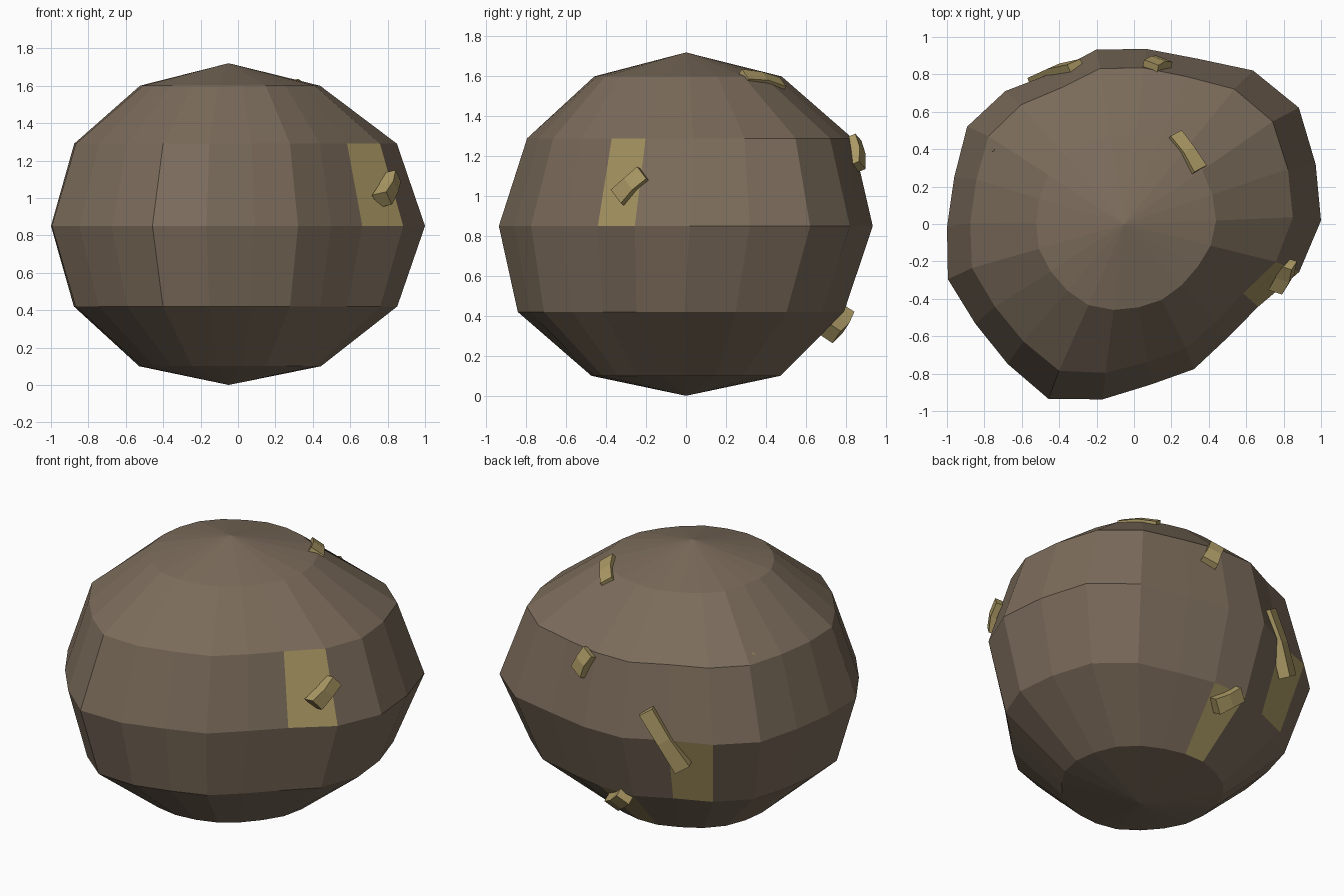
import bpy, bmesh
from math import sin, cos, radians, tau
from mathutils import Vector

if "Cube" in bpy.data.objects:
    bpy.data.objects.remove(bpy.data.objects["Cube"])


def material(name, rgb):
    m = bpy.data.materials.new(name)
    m.use_nodes = True
    m.diffuse_color = (*rgb, 1)
    m.node_tree.nodes["Principled BSDF"].inputs["Base Color"].default_value = (*rgb, 1)
    return m


husk = material("husk brown", (0.2, 0.15, 0.105))
fibre = material("fibre straw", (0.41, 0.32, 0.13))


def make_object(name, bm, mats):
    bmesh.ops.recalc_face_normals(bm, faces=bm.faces)
    mesh = bpy.data.meshes.new(name)
    bm.to_mesh(mesh)
    bm.free()
    for m in mats:
        mesh.materials.append(m)
    obj = bpy.data.objects.new(name, mesh)
    bpy.context.scene.collection.objects.link(obj)
    return obj


CENTRE = Vector((-0.05, 0, 0.86))

# Lumpy body: one radius per segment around the widest ring
widest = [1.05, 1.07, 1.12, 1.07, 0.965, 0.943, 0.945, 0.895, 0.955, 0.99, 0.945,
          0.95, 0.99, 0.96, 0.975, 1.02, 0.945, 0.87, 0.86, 0.82, 0.84, 0.968]
SEG = len(widest)
# Each ring: height, scale, lumpiness, sideways shift in y
rings = [(0.1, 0.5, 0.3, 0.0), (0.42, 0.87, 0.85, -0.025), (0.85, 1.0, 1.0, 0.0),
         (1.29, 0.868, 0.85, 0.02), (1.6, 0.495, 0.3, 0.01)]

bm = bmesh.new()
grid = []
for z, scale, lump, shift in rings:
    row = []
    for k, r in enumerate(widest):
        a = radians(1) + tau * k / SEG
        r = scale * (lump * r + (1 - lump) * 0.96)
        row.append(bm.verts.new((CENTRE.x + r * cos(a), r * sin(a) + shift, z)))
    grid.append(row)

bottom = bm.verts.new((CENTRE.x, 0, 0))
top = bm.verts.new((CENTRE.x, 0, 1.72))
bare = {(0, 5), (1, 7), (2, 20)}  # bare patches as (ring, segment)
for k in range(SEG):
    n = (k + 1) % SEG
    bm.faces.new((bottom, grid[0][n], grid[0][k]))
    bm.faces.new((top, grid[-1][k], grid[-1][n]))
    for j in range(len(rings) - 1):
        f = bm.faces.new((grid[j][k], grid[j][n], grid[j + 1][n], grid[j + 1][k]))
        f.material_index = int((j, k) in bare)
make_object("husk_body", bm, [husk, fibre])


# Loose fibres: thin bent strips lying on the husk
def strip(name, start, end, width, lift=0.015):
    a, b = Vector(start), Vector(end)
    out = ((a + b) / 2 - CENTRE).normalized()
    side = (b - a).cross(out).normalized() * width / 2
    mid = (a + b) / 2 + out * 0.012
    bm = bmesh.new()
    sections = []
    for p, w in ((a, 0.9), (mid, 0.85), (b, 1.0)):
        corners = [(-1, -0.04), (1, -0.04), (1, lift), (-1, lift)]
        sections.append([bm.verts.new(p + side * s * w + out * h) for s, h in corners])
    for s, t in zip(sections, sections[1:]):
        for i in range(4):
            j = (i + 1) % 4
            bm.faces.new((s[i], s[j], t[j], t[i]))
    bm.faces.new(sections[0])
    bm.faces.new(sections[-1])
    make_object(name, bm, [fibre])


strip("fibre_crown", (0.22, 0.48, 1.56), (0.35, 0.29, 1.6), 0.09)
strip("fibre_left_shoulder", (0.63, 0.23, 1.41), (0.78, 0.32, 1.26), 0.1)
strip("fibre_back_shoulder", (0.09, 0.85, 1.29), (0.16, 0.87, 1.15), 0.1)
strip("fibre_right_shoulder", (-0.73, 0.42, 1.31), (-0.81, 0.37, 1.2), 0.09)
strip("fibre_back", (-0.31, 0.84, 1.02), (-0.52, 0.77, 0.68), 0.1, 0.03)
strip("fibre_underside", (-0.13, 0.8, 0.41), (0.0, 0.73, 0.31), 0.1, 0.03)
strip("fibre_front", (0.82, -0.21, 1.11), (0.77, -0.34, 0.99), 0.09, 0.04)
